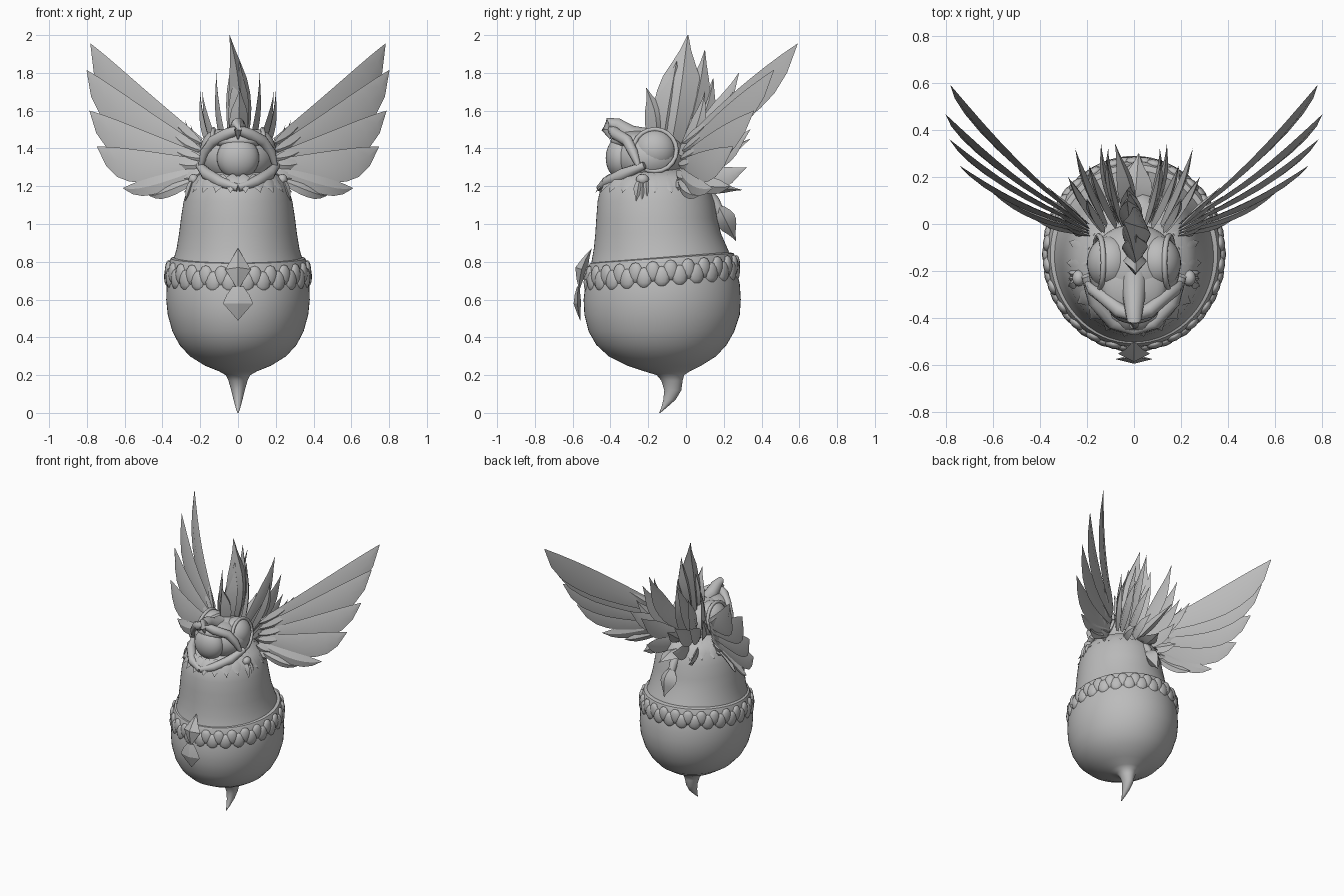
import bpy, bmesh, math
from mathutils import Vector as V

if "Cube" in bpy.data.objects:
    bpy.data.objects.remove(bpy.data.objects["Cube"])

grey = bpy.data.materials.new("plain_grey")
grey.diffuse_color = (0.5, 0.5, 0.5, 1)
grey.use_nodes = True
grey.node_tree.nodes["Principled BSDF"].inputs["Base Color"].default_value = grey.diffuse_color


def finish(name, bm, angle=40):
    """Turn a bmesh into a shaded object."""
    bmesh.ops.recalc_face_normals(bm, faces=bm.faces)
    me = bpy.data.meshes.new(name)
    bm.to_mesh(me)
    bm.free()
    ob = bpy.data.objects.new(name, me)
    bpy.context.collection.objects.link(ob)
    me.materials.append(grey)
    bpy.ops.object.select_all(action='DESELECT')
    ob.select_set(True)
    bpy.context.view_layer.objects.active = ob
    bpy.ops.object.shade_smooth_by_angle(angle=math.radians(angle))
    return ob


def skin(bm, rings):
    """Bridge equal rings of points and cap both ends."""
    vs = [[bm.verts.new(p) for p in r] for r in rings]
    n = len(vs[0])
    for a, b in zip(vs, vs[1:]):
        for i in range(n):
            bm.faces.new((a[i], a[(i + 1) % n], b[(i + 1) % n], b[i]))
    bm.faces.new(vs[0])
    bm.faces.new(vs[-1])


def oval(cy, z, rx, ry, n=64, tilt=0):
    ring = []
    for i in range(n):
        a = 2 * math.pi * i / n
        y = ry * math.sin(a)
        ring.append(V((rx * math.cos(a), cy + y, z + tilt * y)))
    return ring


FEATHER = (.35, .55, .75, .9, 1, 1, .9, .6, .02)
LEAF = (.15, .55, .85, 1, .95, .75, .45, .2, .02)
FLAME = (.5, .8, .95, 1, .95, .8, .5, .22, .02)
GEM = (.02, .5, 1, .5, .02)


def blade(bm, root, tip, side, hi, lo, thick, prof=LEAF, bow=(0, 0, 0)):
    """Thin pointed feather or leaf with a raised midline."""
    root, tip, bow = V(root), V(tip), V(bow)
    ax = (tip - root).normalized()
    s = V(side)
    s = (s - ax * s.dot(ax)).normalized()
    nrm = ax.cross(s)
    rings = []
    for i, p in enumerate(prof):
        t = i / (len(prof) - 1)
        c = root.lerp(tip, t) + bow * math.sin(math.pi * t)
        mid = c + s * (hi - lo) / 2 * p
        rings.append([c + s * hi * p, mid + nrm * thick * p,
                      c - s * lo * p, mid - nrm * thick * p])
    skin(bm, rings)


def ball(bm, c, r, seg=24, turn=0):
    """Ellipsoid, optionally turned about z."""
    res = bmesh.ops.create_uvsphere(bm, u_segments=seg, v_segments=seg // 2, radius=1)
    k, m = math.cos(turn), math.sin(turn)
    for v in res['verts']:
        x, y, z = v.co.x * r[0], v.co.y * r[1], v.co.z * r[2]
        v.co = V((c[0] + x * k - y * m, c[1] + x * m + y * k, c[2] + z))


def tube(bm, pts, radii, n=10):
    pts = [V(p) for p in pts]
    rings = []
    for i, p in enumerate(pts):
        d = (pts[min(i + 1, len(pts) - 1)] - pts[max(i - 1, 0)]).normalized()
        u = d.cross(V((0.31, 0.2, 0.93))).normalized()
        w = d.cross(u)
        rings.append([p + (u * math.cos(k * 2 * math.pi / n) + w * math.sin(k * 2 * math.pi / n)) * radii[i]
                      for k in range(n)])
    skin(bm, rings)


# Body with curled tail tip: (z, front y, back y, half width)
body = [(0, -.142, -.136, .003), (.03, -.13, -.10, .013), (.07, -.12, -.055, .024),
        (.12, -.115, -.025, .036), (.17, -.13, -.018, .05), (.2, -.155, -.01, .065),
        (.22, -.22, .02, .1), (.25, -.31, .08, .175), (.3, -.41, .16, .255), (.36, -.475, .215, .31),
        (.43, -.515, .255, .347), (.52, -.538, .285, .372), (.6, -.542, .29, .38),
        (.68, -.533, .285, .377), (.75, -.515, .27, .362), (.8, -.5, .25, .345), (.87, -.488, .22, .325),
        (.95, -.48, .185, .312), (1.03, -.475, .165, .302), (1.12, -.468, .15, .288),
        (1.2, -.45, .12, .264), (1.25, -.41, .09, .23), (1.29, -.3, 0, .14)]
bm = bmesh.new()
skin(bm, [oval((f + b) / 2, z, w, (b - f) / 2) for z, f, b, w in body])
finish("body", bm, 60)

# Collar band with two rows of flat scallops
bm = bmesh.new()
skin(bm, [oval(-.128, z, rx, rx + .025, 64, .07) for z, rx in
          ((.735, .36), (.745, .374), (.79, .368), (.818, .356), (.826, .33))])
finish("collar_band", bm)
bm = bmesh.new()
for i in range(26):
    for a, r, dz, w, h in ((i, .37, .722, .045, .055), (i + .5, .368, .752, .04, .055)):
        a *= 2 * math.pi / 26
        s, c = math.sin(a), math.cos(a)
        ball(bm, (r * c, -.128 + (r + .025) * s, dz + .03 * s), (.022, w, h), 12, a)
finish("collar_scallops", bm)

# Pointed plates on the chest
bm = bmesh.new()
blade(bm, (0, -.5, .87), (0, -.565, .65), (1, 0, 0), .068, .068, .035, GEM, (0, -.02, 0))
blade(bm, (0, -.57, .67), (0, -.56, .49), (1, 0, 0), .08, .08, .02, (.35, .75, 1, .5, .02), (0, -.01, 0))
finish("chest_plates", bm, 20)

# Frill around the neck
bm = bmesh.new()
for i in range(22):
    a = 2 * math.pi * i / 22
    s, c = math.sin(a), math.cos(a)
    blade(bm, (.2 * c, -.17 + .235 * s, 1.265), (.287 * c, -.165 + .318 * s, 1.165),
          (-s, c, 0), .045, .045, .014)
finish("neck_frill", bm)

# Head, big side eyes and round front ball
bm = bmesh.new()
ball(bm, (0, -.19, 1.35), (.195, .19, .15), 32)
ball(bm, (0, -.26, 1.44), (.14, .14, .055), 24)
finish("head", bm, 60)
bm = bmesh.new()
for s in (-1, 1):
    ball(bm, (s * .1, -.165, 1.39), (.1, .115, .112), 32)
finish("eyes", bm, 60)
bm = bmesh.new()
ball(bm, (0, -.345, 1.35), (.112, .08, .112), 32)
finish("front_ball", bm, 60)

# Eye rims, brows, hooked upper beak and lower beak
bm = bmesh.new()
for s in (-1, 1):
    loop = [(s * (.15 - .02 * math.sin(a)), -.165 + .115 * math.cos(a), 1.39 + .112 * math.sin(a))
            for a in [math.pi * k / 10 for k in range(21)]]
    tube(bm, loop, [.012] * 21, 8)
    tube(bm, [(0, -.39, 1.5), (s * .06, -.37, 1.475), (s * .13, -.31, 1.44), (s * .175, -.28, 1.38),
              (s * .2, -.25, 1.3)], [.025, .032, .03, .026, .012])
    tube(bm, [(s * .205, -.22, 1.31), (s * .165, -.33, 1.265), (s * .09, -.42, 1.22), (0, -.455, 1.19)],
         [.02, .032, .03, .02])
finish("face_rims", bm, 50)
bm = bmesh.new()
tube(bm, [(0, -.22, 1.45), (0, -.3, 1.475), (0, -.37, 1.525), (0, -.41, 1.535), (0, -.428, 1.5),
          (0, -.4, 1.45)], [.06, .05, .038, .03, .02, .004], 14)
finish("upper_beak", bm, 50)

# Wings: long feathers (tip, root, width below the spine) and short coverts
feathers = [((.78, .59, 1.955), (.19, .0, 1.45), .18), ((.8, .465, 1.815), (.2, 0, 1.41), .17),
            ((.785, .36, 1.6), (.2, -.01, 1.37), .16), ((.745, .25, 1.41), (.2, -.02, 1.34), .16),
            ((.61, .14, 1.19), (.2, -.03, 1.3), .08), ((.47, .07, 1.15), (.2, -.04, 1.25), .05)]
for s, word in ((-1, "left"), (1, "right")):
    bm = bmesh.new()
    for tip, root, lo in feathers:
        blade(bm, (s * root[0], root[1], root[2]), (s * tip[0], tip[1], tip[2]),
              (-s * .1, .1, 1), .012, lo, .013, FEATHER, (s * .015, -.02, 0))
    for k, (tip, root, lo) in enumerate(feathers):
        p = V(root).lerp(V(tip), .3)
        blade(bm, (s * .19, root[1] - .02, root[2] - .02), (s * p.x, p.y - .02, p.z - .03),
              (0, 0, 1), .02, .05, .014)
    finish(word + "_wing", bm, 30)

# Central crest: overlapping upright flame feathers
bm = bmesh.new()
Y = (0, 1, 0)
blade(bm, (0, -.09, 1.38), (-.045, .01, 2.0), Y, .14, .12, .06, FLAME, (.03, 0, 0))
blade(bm, (0, -.17, 1.42), (.01, -.21, 1.72), Y, .07, .05, .05, FLAME, (0, .02, 0))
blade(bm, (0, -.12, 1.42), (.01, -.05, 1.86), Y, .08, .09, .055, FLAME)
blade(bm, (0, -.02, 1.35), (-.03, .1, 1.92), Y, .06, .1, .05, FLAME, (0, .03, 0))
blade(bm, (0, .01, 1.28), (-.03, .145, 1.77), Y, .05, .1, .045, FLAME, (0, .03, 0))
finish("crest", bm, 35)

# Broad pointed feathers behind the head, fanned to each side
bm = bmesh.new()
spikes = [((.05, 0, 1.34), (.115, .28, 1.8), .065), ((.08, 0, 1.32), (.19, .25, 1.7), .065),
          ((.13, -.02, 1.36), (.2, .1, 1.7), .045), ((.12, 0, 1.3), (.25, .32, 1.52), .06),
          ((.14, -.02, 1.3), (.28, .2, 1.55), .05), ((.07, .02, 1.27), (.14, .34, 1.5), .06),
          ((.06, .04, 1.22), (.11, .32, 1.3), .055), ((.12, .03, 1.22), (.19, .24, 1.2), .045)]
for s in (-1, 1):
    for r, t, w in spikes:
        blade(bm, (s * r[0], r[1], r[2]), (s * t[0], t[1], t[2]), (s * .15, .8, -.6),
              w, w, .016, FLAME, (s * .02, .02, -.01))
blade(bm, (0, 0, 1.25), (-.08, .34, 1.45), (.5, .6, -.6), .06, .06, .03)
blade(bm, (0, .05, 1.2), (.02, .3, 1.18), (1, 0, 0), .07, .07, .03)
finish("back_feathers", bm, 35)

# Back pendant and ear pendants
bm = bmesh.new()
tube(bm, [(0, .08, 1.2), (0, .15, 1.12), (0, .18, 1.06)], [.03, .03, .025])
blade(bm, (0, .17, 1.1), (0, .265, .91), (1, 0, 0), .065, .065, .055)
finish("back_pendant", bm, 45)
bm = bmesh.new()
for s in (-1, 1):
    ball(bm, (s * .235, -.23, 1.235), (.028, .035, .03), 12)
    for dy in (-.03, 0, .03):
        blade(bm, (s * .24, -.23 + dy * .5, 1.24), (s * .28, -.235 + dy, 1.09 + abs(dy)),
              Y, .024, .024, .018)
finish("ear_pendants", bm, 45)
